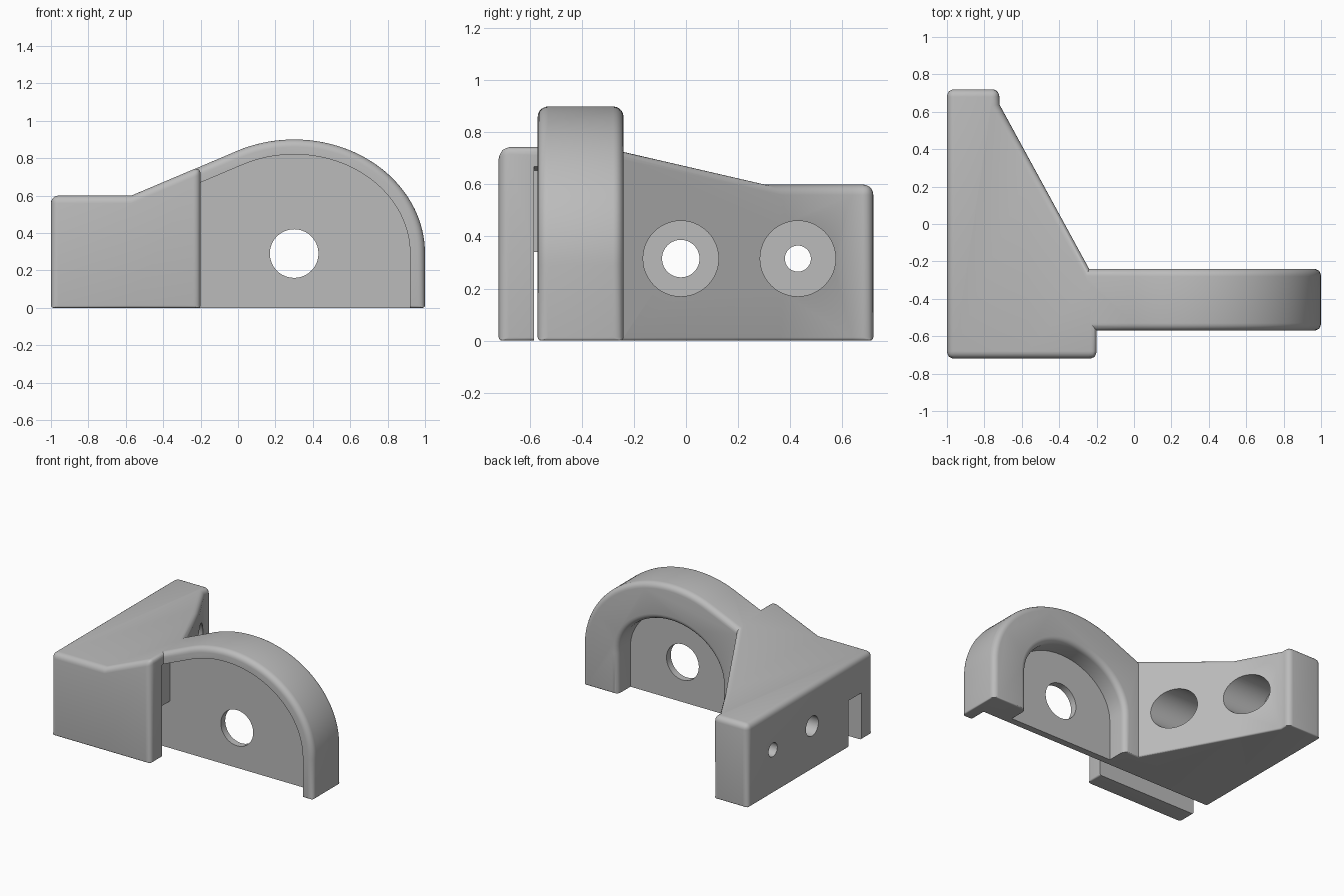
import bpy, bmesh, math

start = bpy.data.objects.get("Cube")
if start:
    bpy.data.objects.remove(start, do_unlink=True)

FILLET = 0.04
BEND, FLAT, CREST = -0.57, 0.6, 0.841      # top surface: flat, then ramp to the arch
CX, CZ, RX, RZ = 0.3, 0.29, 0.7, 0.61      # arch ellipse
BLEND = math.acos(-CX / RX)                # angle where the ramp meets the arch

grey = bpy.data.materials.new("plain_grey")
grey.use_nodes = True
grey.diffuse_color = (0.5, 0.5, 0.5, 1)
grey.node_tree.nodes["Principled BSDF"].inputs["Base Color"].default_value = (0.5, 0.5, 0.5, 1)


def height(x):
    return FLAT + max(0, x - BEND) * (CREST - FLAT) / -BEND


def loft(name, rings, split=None):
    """Closed solid through matching rings; split joins two points of the last ring."""
    bm = bmesh.new()
    rows = [[bm.verts.new(p) for p in ring] for ring in rings]
    for low, high in zip(rows, rows[1:]):
        for i in range(len(low)):
            bm.faces.new((low[i - 1], low[i], high[i], high[i - 1]))
    bm.faces.new(rows[0])
    bm.faces.new(rows[-1])
    if split:
        bmesh.ops.connect_verts(bm, verts=[rows[-1][i] for i in split])
    bmesh.ops.recalc_face_normals(bm, faces=bm.faces[:])
    mesh = bpy.data.meshes.new(name)
    bm.to_mesh(mesh)
    bm.free()
    mesh.materials.append(grey)
    obj = bpy.data.objects.new(name, mesh)
    bpy.context.collection.objects.link(obj)
    return obj


def apply(obj):
    bpy.context.view_layer.update()
    graph = bpy.context.evaluated_depsgraph_get()
    mesh = bpy.data.meshes.new_from_object(obj.evaluated_get(graph))
    obj.modifiers.clear()
    obj.data = mesh


def round_edges(obj):
    """Fillet the convex edges, with a finer one around the base."""
    bm = bmesh.new()
    bm.from_mesh(obj.data)
    weight = bm.edges.layers.float.new("bevel_weight_edge")
    for e in bm.edges:
        if e.calc_face_angle_signed(0) > 0.5:
            e[weight] = 0.3 if all(v.co.z < 0.001 for v in e.verts) else 1
    bm.to_mesh(obj.data)
    bm.free()
    mod = obj.modifiers.new("fillet", "BEVEL")
    mod.limit_method = "WEIGHT"
    mod.width, mod.segments = FILLET, 5
    mod.use_clamp_overlap = False
    apply(obj)


def combine(obj, other, operation):
    mod = obj.modifiers.new("combine", "BOOLEAN")
    mod.operation, mod.object, mod.solver = operation, other, "EXACT"
    apply(obj)
    bpy.data.objects.remove(other, do_unlink=True)


def outline(y, inset, left, bottom, drop=0):
    """Arch with a ramp running down to the left."""
    a, b = RX - inset, RZ - inset
    pts = [(CX + a, y, bottom)]
    for i in range(41):
        t = BLEND * i / 40
        pts.append((CX + a * math.cos(t), y, CZ + b * math.sin(t)))
    x, _, z = pts[-1]
    slope = (CREST - FLAT) / -BEND
    return pts + [(left, y, z - slope * (x - left) - drop), (left, y, bottom)]


def arch(y, grow):
    """Plain arch for the rear pocket."""
    a, b = 0.42 + grow, 0.35 + grow
    pts = [(CX + a, y, -0.1)]
    for i in range(41):
        t = math.pi * i / 40
        pts.append((CX + a * math.cos(t), y, CZ + b * math.sin(t)))
    return pts + [(CX - a, y, -0.1)]


def drill(axis, u, z, r, start, end):
    rings = []
    for s in (start, end):
        ring = []
        for i in range(48):
            t = math.tau * i / 48
            c, h = u + r * math.cos(t), z + r * math.sin(t)
            ring.append((s, c, h) if axis == "x" else (c, s, h))
        rings.append(ring)
    return loft("drill", rings)


# Wedge-shaped mounting block with a ramped top
plan = [(-1, -0.72), (BEND, -0.72), (-0.2, -0.72), (-0.2, -0.313),
        (BEND, 0.365), (-0.72, 0.64), (-0.72, 0.72), (-1, 0.72)]
bracket = loft("bracket", [[(x, y, 0) for x, y in plan],
                           [(x, y, height(x)) for x, y in plan]], split=(1, 4))
round_edges(bracket)

# Arched arm
arm = loft("arm", [outline(y, 0, -0.5, 0, 0.002) for y in (-0.57, -0.24)])
round_edges(arm)
combine(bracket, arm, "UNION")

# Front recess inside the arm rim
recess = loft("recess", [outline(-0.585, 0.08, -0.24, -0.1),
                         outline(-0.44, 0.08, -0.24, -0.1)])
combine(bracket, recess, "DIFFERENCE")

# Slot running behind the front lip
corners = [(-1.1, -0.1), (-0.15, -0.1), (-0.15, 0.34), (-1.1, 0.34)]
slot = loft("slot", [[(x, y, z) for x, z in corners] for y in (-0.585, -0.44)])
combine(bracket, slot, "DIFFERENCE")

# Rear pocket with a rounded mouth
steps = [math.pi / 2 * i / 5 for i in range(6)]
mouth = [arch(-0.24 - FILLET + FILLET * math.sin(t), FILLET * (1 - math.cos(t))) for t in steps]
pocket = loft("pocket", [arch(-0.39, 0)] + mouth + [arch(-0.15, FILLET)])
combine(bracket, pocket, "DIFFERENCE")

# Pivot hole in the arm, counterbored screw holes in the block
combine(bracket, drill("y", CX, CZ, 0.13, -0.6, -0.3), "DIFFERENCE")
for y, r in ((-0.02, 0.072), (0.43, 0.05)):
    combine(bracket, drill("x", y, 0.315, 0.145, -0.86, -0.1), "DIFFERENCE")
    combine(bracket, drill("x", y, 0.315, r, -1.1, -0.8), "DIFFERENCE")

bpy.ops.object.select_all(action="DESELECT")
bracket.select_set(True)
bpy.context.view_layer.objects.active = bracket
bpy.ops.object.shade_smooth_by_angle(angle=math.radians(30))
